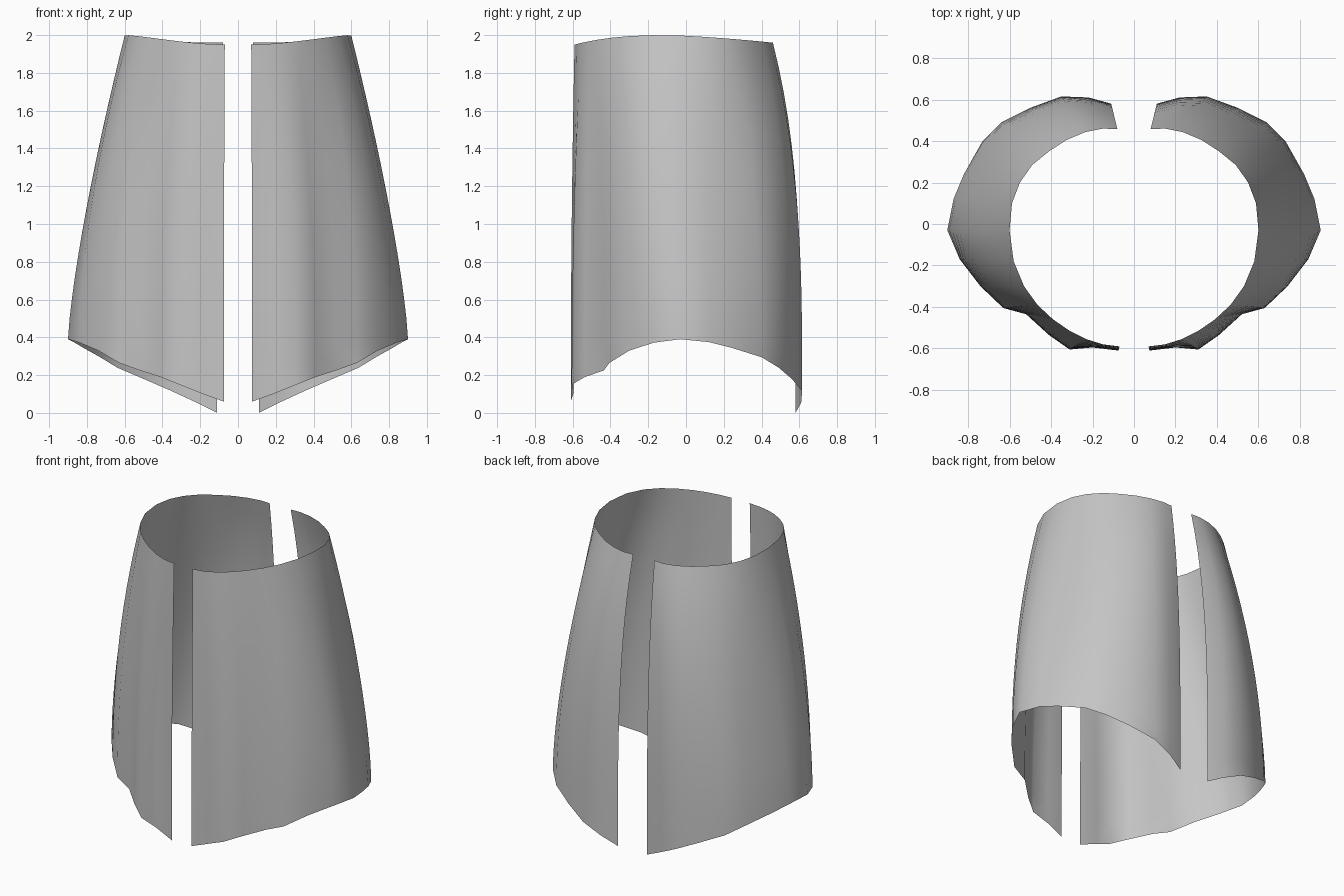
import bpy
import math

cube = bpy.data.objects.get("Cube")
if cube:
    bpy.data.objects.remove(cube, do_unlink=True)

# Plain cloth colour
cloth = bpy.data.materials.new("grey cloth")
cloth.use_nodes = True
colour = (0.56, 0.56, 0.56, 1)
cloth.diffuse_color = colour
bsdf = cloth.node_tree.nodes["Principled BSDF"]
bsdf.inputs["Base Color"].default_value = colour
bsdf.inputs["Roughness"].default_value = 0.8

# Waist edge and hem edge of one panel, listed from front opening to back opening
WAIST = [(.07, -.59), (.15, -.58), (.23, -.555), (.31, -.515), (.39, -.46), (.465, -.39),
         (.53, -.3), (.58, -.18), (.6, -.03), (.588, .1), (.55, .2), (.49, .285),
         (.41, .35), (.325, .405), (.235, .443), (.15, .46), (.08, .457)]
HEM = [(.075, -.61, .06), (.2, -.595, .105), (.31, -.605, .15), (.41, -.535, .19),
       (.52, -.435, .225), (.63, -.405, .265), (.74, -.3, .33), (.84, -.17, .372),
       (.9, -.03, .39), (.87, .12, .375), (.82, .24, .345), (.73, .4, .295),
       (.64, .49, .24), (.5, .56, .18), (.35, .615, .115), (.22, .61, .055), (.11, .58, .0)]
ROWS = 14


def waist_height(y):
    """The waist edge dips towards both openings."""
    return 2 - (0.05 * (abs(y + .1) / .49) ** 2.5 if y < -.1 else 0.04 * ((y + .1) / .56) ** 1.4)


def flare(y):
    """How early the cloth swells below the waist: most at the back, some at the front."""
    return 1.25 + (2 * (y / .46) ** 4 if y > 0 else 0.8 * min(1, -y / .3))


def panel(name, side):
    """Loft a single-sided cloth panel from waist to hem."""
    verts = []
    for r in range(ROWS + 1):
        t = r / ROWS
        for (wx, wy), (hx, hy, hz) in zip(WAIST, HEM):
            s = 1 - (1 - t) ** flare(wy)
            top = waist_height(wy)
            verts.append((side * (wx + (hx - wx) * s), wy + (hy - wy) * s, top + (hz - top) * t))
    n = len(WAIST)
    faces = []
    for r in range(ROWS):
        for c in range(n - 1):
            a = r * n + c
            quad = (a, a + n, a + n + 1, a + 1)
            faces.append(quad if side > 0 else quad[::-1])
    mesh = bpy.data.meshes.new(name)
    mesh.from_pydata(verts, [], faces)
    mesh.materials.append(cloth)
    obj = bpy.data.objects.new(name, mesh)
    bpy.context.collection.objects.link(obj)
    bpy.ops.object.select_all(action="DESELECT")
    obj.select_set(True)
    bpy.context.view_layer.objects.active = obj
    bpy.ops.object.shade_smooth_by_angle(angle=math.radians(60))


# Two separate skirt panels with open gaps at front and back
panel("left_skirt_panel", 1)
panel("right_skirt_panel", -1)
